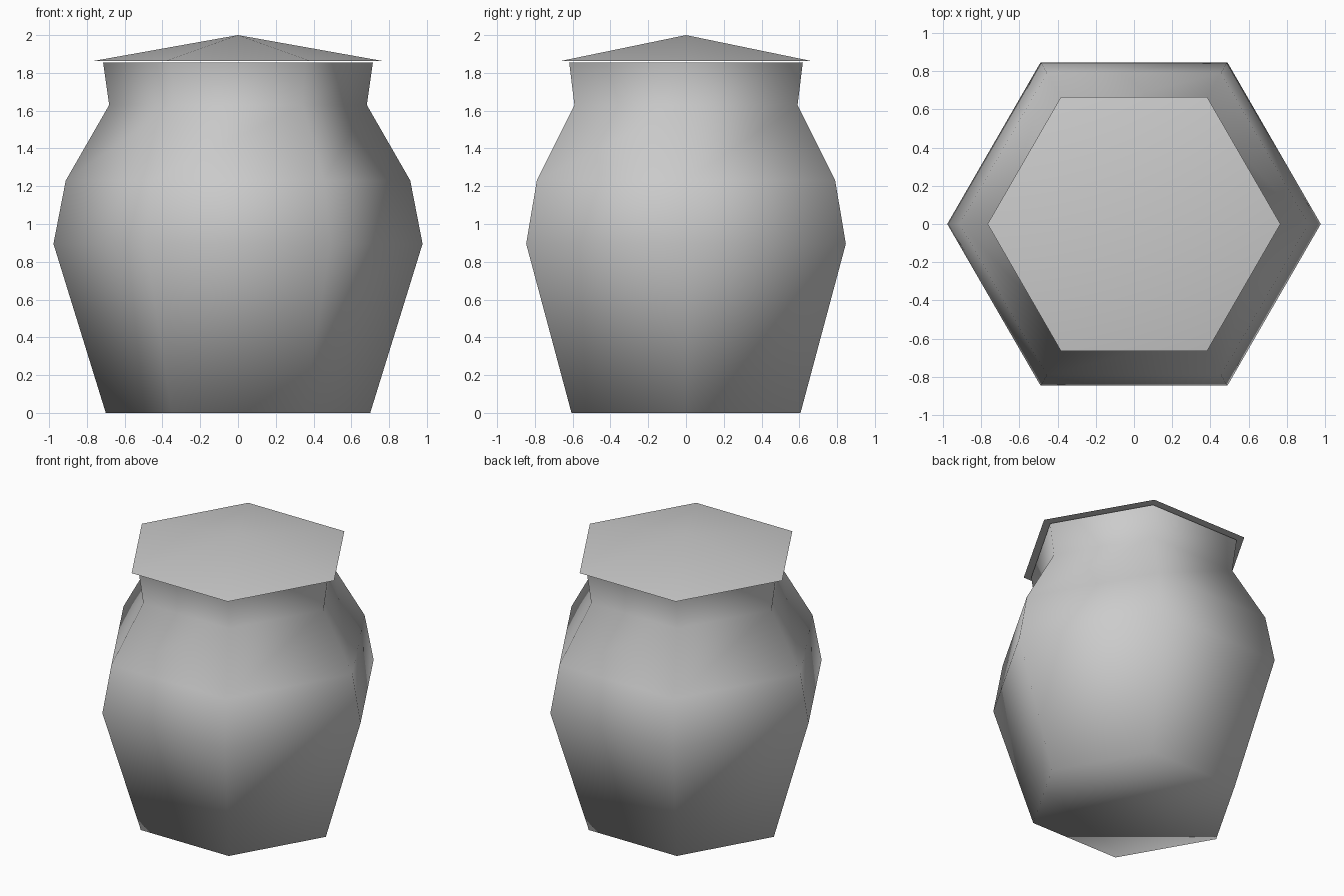
import bpy, bmesh, math

cube = bpy.data.objects.get("Cube")
if cube:
    bpy.data.objects.remove(cube, do_unlink=True)

SIDES = 6

# Single clay colour
clay = bpy.data.materials.new("grey_clay")
clay.use_nodes = True
colour = (0.6, 0.6, 0.6, 1)
clay.diffuse_color = colour
clay.node_tree.nodes["Principled BSDF"].inputs["Base Color"].default_value = colour


def ring(bm, radius, z):
    """Hexagonal loop of vertices with corners on the x axis."""
    step = math.tau / SIDES
    return [bm.verts.new((radius * math.cos(i * step), radius * math.sin(i * step), z))
            for i in range(SIDES)]


def finish(name, bm, smooth):
    bmesh.ops.recalc_face_normals(bm, faces=bm.faces)
    for face in bm.faces:
        face.smooth = smooth(face)
    mesh = bpy.data.meshes.new(name)
    bm.to_mesh(mesh)
    bm.free()
    mesh.materials.append(clay)
    obj = bpy.data.objects.new(name, mesh)
    bpy.context.collection.objects.link(obj)
    return obj


# Jar body: closed base, swelling belly, narrow neck, flared open rim
profile = [(0.70, 0), (0.977, 0.895), (0.912, 1.23), (0.682, 1.63), (0.714, 1.854)]
bm = bmesh.new()
rings = [ring(bm, r, z) for r, z in profile]
bm.faces.new(rings[0])
for low, high in zip(rings, rings[1:]):
    for i in range(SIDES):
        j = (i + 1) % SIDES
        bm.faces.new((low[i], low[j], high[j], high[i]))
finish("jar_body", bm, lambda f: True)

# Lid: shallow pyramid just above the rim, with a flat underside
bm = bmesh.new()
rim = ring(bm, 0.766, 1.863)
apex = bm.verts.new((0, 0, 2))
for i in range(SIDES):
    bm.faces.new((rim[i], rim[(i + 1) % SIDES], apex))
bm.faces.new(rim)
for edge in bm.edges:
    edge.smooth = apex in edge.verts
finish("jar_lid", bm, lambda f: True)
